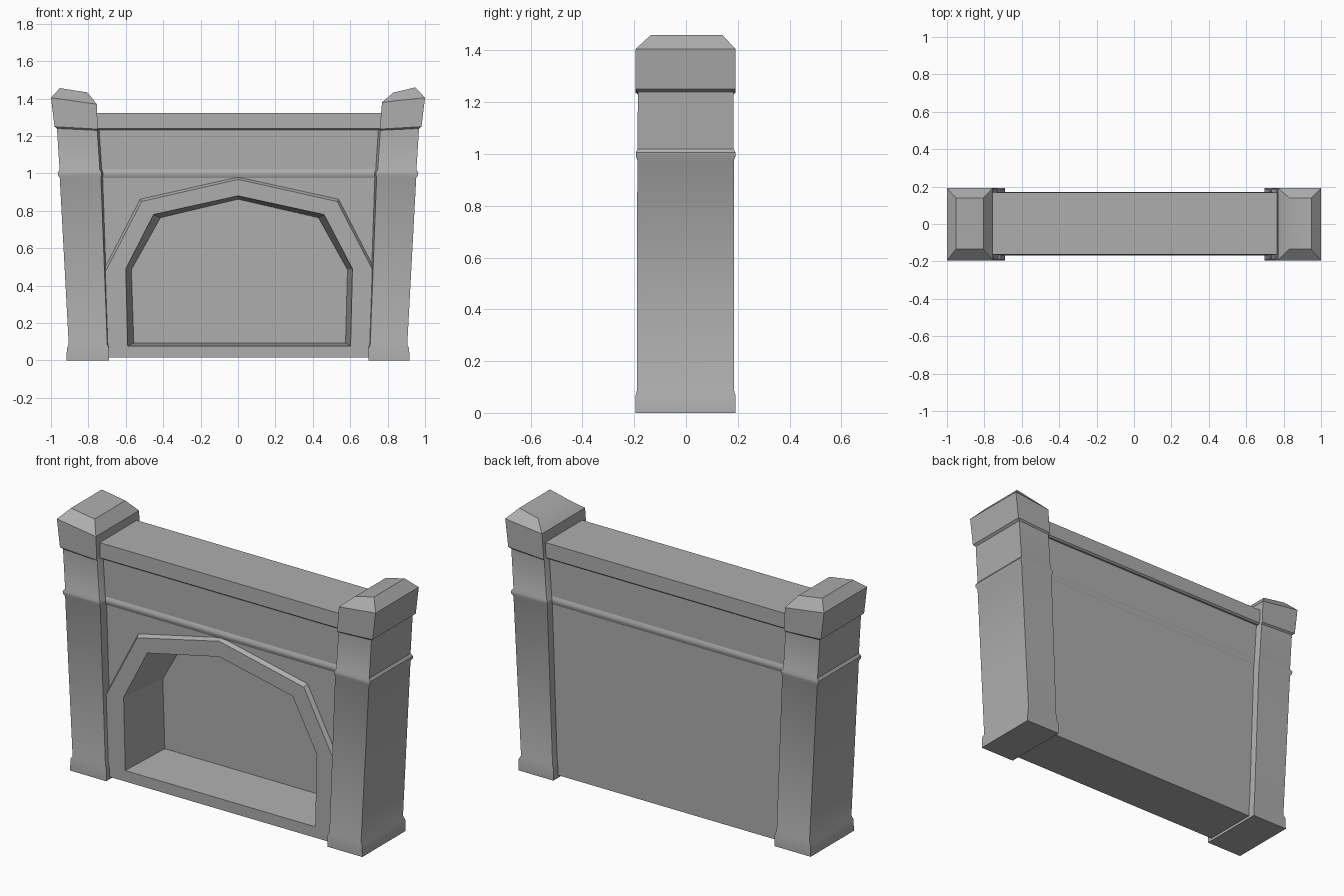
import bpy, bmesh, math

if "Cube" in bpy.data.objects:
    bpy.data.objects.remove(bpy.data.objects["Cube"])

stone = bpy.data.materials.new("stone")
stone.diffuse_color = (0.42, 0.42, 0.42, 1)
stone.use_nodes = True
stone.node_tree.nodes["Principled BSDF"].inputs["Base Color"].default_value = stone.diffuse_color


def loft(name, rings):
    """Join equal-length rings of points into a closed solid."""
    bm = bmesh.new()
    rows = [[bm.verts.new(p) for p in ring] for ring in rings]
    n = len(rows[0])
    for a, b in zip(rows, rows[1:]):
        for i in range(n):
            j = (i + 1) % n
            bm.faces.new((a[i], a[j], b[j], b[i]))
    bm.faces.new(rows[0])
    bm.faces.new(rows[-1])
    bmesh.ops.recalc_face_normals(bm, faces=bm.faces)
    mesh = bpy.data.meshes.new(name)
    bm.to_mesh(mesh)
    bm.free()
    mesh.materials.append(stone)
    obj = bpy.data.objects.new(name, mesh)
    bpy.context.collection.objects.link(obj)
    return obj


def smooth(obj):
    bpy.ops.object.select_all(action='DESELECT')
    obj.select_set(True)
    bpy.context.view_layer.objects.active = obj
    bpy.ops.object.shade_smooth_by_angle(angle=math.radians(35))


def slab(name, x0, x1, levels):
    """Horizontal wall piece; levels are (z, front y, back y)."""
    return loft(name, [[(x0, f, z), (x1, f, z), (x1, b, z), (x0, b, z)]
                       for z, f, b in levels])


def outline(points, y):
    return [(x, y, z) for x, z in points]


def combine(obj, other, operation):
    """Apply a boolean and remove the second solid."""
    other.hide_render = True
    mod = obj.modifiers.new("boolean", 'BOOLEAN')
    mod.operation = operation
    mod.solver = 'EXACT'
    mod.object = other
    bpy.context.view_layer.objects.active = obj
    bpy.ops.object.modifier_apply(modifier=mod.name)
    bpy.data.objects.remove(other)


# Leaning corner pillars:
# outer x, outer z, inner x, inner z, front y, back y, inner corner chamfer
shaft = [
    (0.917, 0, 0.69, 0, -0.195, 0.192, 0),
    (0.915, 0.065, 0.69, 0.065, -0.195, 0.192, 0),
    (0.905, 0.085, 0.693, 0.085, -0.19, 0.186, 0.006),
    (0.953, 0.976, 0.723, 0.976, -0.188, 0.185, 0.01),
    (0.963, 0.991, 0.72, 0.991, -0.194, 0.191, 0.01),
    (0.964, 1.005, 0.72, 1.005, -0.194, 0.191, 0.01),
    (0.954, 1.02, 0.727, 1.02, -0.187, 0.184, 0.012),
    (0.968, 1.24, 0.74, 1.23, -0.186, 0.183, 0.013),
    (0.981, 1.25, 0.75, 1.237, -0.195, 0.192, 0),
]
caps = {
    "left": (-1, 0, [(1.0, 1.405, 0.755, 1.37, -0.195, 0.192, 0),
                     (0.953, 1.456, 0.805, 1.433, -0.135, 0.14, 0)]),
    "right": (1, 0.008, [(1.0, 1.405, 0.77, 1.38, -0.195, 0.192, 0),
                         (0.948, 1.46, 0.83, 1.432, -0.135, 0.14, 0)]),
}
for side, (s, shift, cap) in caps.items():
    levels = [(xo, zo, xi + shift, *rest) for xo, zo, xi, *rest in
              [(a, b, c, d, e, f, g) for a, b, c, d, e, f, g in shaft]] + cap
    rings = []
    for xo, zo, xi, zi, f, b, c in levels:
        rings.append([(s * xo, f, zo), (s * (xi + c), f, zi),
                      (s * xi, f + 0.045, zi), (s * xi, b - 0.045, zi),
                      (s * (xi + c), b, zi), (s * xo, b, zo)])
    smooth(loft(side + "_pillar", rings))

# Upper panel, moulding and top beam
smooth(slab("moulding", -0.8, 0.8, [(0.975, -0.148, 0.15), (0.991, -0.156, 0.157),
                                    (1.005, -0.156, 0.157), (1.02, -0.148, 0.15)]))
slab("upper_panel", -0.8, 0.8, [(0.99, -0.148, 0.15), (1.26, -0.148, 0.15)])
slab("top_beam", -0.82, 0.82, [(1.232, -0.155, 0.16), (1.24, -0.165, 0.17),
                               (1.324, -0.163, 0.169)])

# Wall with a raised arch surround, bevelled on its upper edge
wall = slab("wall", -0.78, 0.78, [(0.015, -0.145, 0.15), (1.0, -0.145, 0.15)])
front = [(-0.73, 0.015), (-0.73, 0.435), (-0.515, 0.85), (0, 0.968),
         (0.53, 0.85), (0.745, 0.435), (0.745, 0.015)]
back = [(-0.73, 0.015), (-0.73, 0.46), (-0.523, 0.862), (0, 0.98),
        (0.538, 0.862), (0.745, 0.46), (0.745, 0.015)]
arch = loft("arch_surround", [outline(front, -0.168), outline(back, -0.146),
                              outline(back, -0.10)])
combine(wall, arch, 'UNION')

# Hearth opening, tapering toward the back
mouth = [(-0.59, 0.077), (-0.6, 0.49), (-0.452, 0.78), (0, 0.88),
         (0.46, 0.78), (0.612, 0.49), (0.602, 0.077)]
rear = [(-0.557, 0.092), (-0.57, 0.485), (-0.415, 0.763), (0, 0.862),
        (0.43, 0.763), (0.585, 0.485), (0.575, 0.092)]
cutter = loft("opening_cutter", [outline(mouth, -0.25), outline(mouth, -0.168),
                                 outline(rear, 0.14)])
combine(wall, cutter, 'DIFFERENCE')
